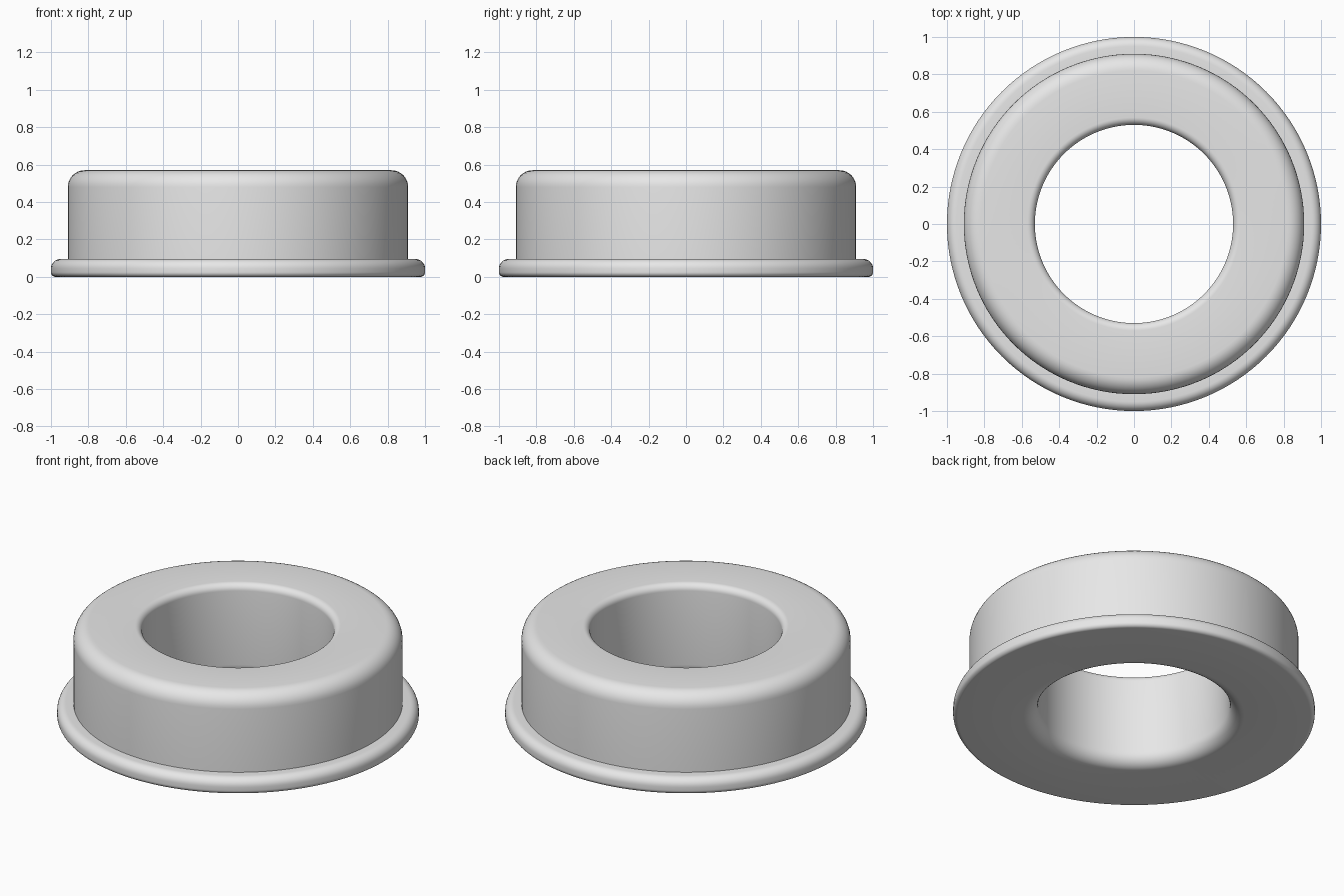
import bpy, math

cube = bpy.data.objects.get("Cube")
if cube:
    bpy.data.objects.remove(cube, do_unlink=True)

SEGMENTS = 128
ARC_STEPS = 8

# One flat grey for the whole part
grey = bpy.data.materials.new("light_grey")
grey.use_nodes = True
grey.diffuse_color = (0.8, 0.8, 0.8, 1)
grey.node_tree.nodes["Principled BSDF"].inputs["Base Color"].default_value = (0.8, 0.8, 0.8, 1)

# Cross-section corners: radius, height, fillet
corners = [
    (0.53, 0.0, 0.08),     # bore, lower edge
    (1.0, 0.0, 0.025),     # flange, lower edge
    (1.0, 0.095, 0.05),    # flange, upper edge
    (0.91, 0.095, 0.0),    # step between flange and body
    (0.91, 0.57, 0.09),    # body, upper edge
    (0.53, 0.57, 0.04),    # bore, upper edge
]


def sign(v):
    return (v > 1e-6) - (v < -1e-6)


def rounded(points):
    """Replace each right-angled corner with a quarter arc."""
    result = []
    for i, (r, z, f) in enumerate(points):
        if f == 0:
            result.append((r, z))
            continue
        before, after = points[i - 1], points[(i + 1) % len(points)]
        ar, az = sign(before[0] - r), sign(before[1] - z)
        br, bz = sign(after[0] - r), sign(after[1] - z)
        for k in range(ARC_STEPS + 1):
            t = math.pi / 2 * k / ARC_STEPS
            u, v = f * (1 - math.sin(t)), f * (1 - math.cos(t))
            result.append((r + ar * u + br * v, z + az * u + bz * v))
    return result


# Turn the closed section around the vertical axis
section = rounded(corners)
n = len(section)
verts = []
for s in range(SEGMENTS):
    a = 2 * math.pi * s / SEGMENTS
    verts += [(r * math.cos(a), r * math.sin(a), z) for r, z in section]
faces = []
for s in range(SEGMENTS):
    here, there = s * n, (s + 1) % SEGMENTS * n
    for i in range(n):
        j = (i + 1) % n
        faces.append((here + i, there + i, there + j, here + j))

mesh = bpy.data.meshes.new("flanged_bushing")
mesh.from_pydata(verts, [], [f[::-1] for f in faces])
mesh.materials.append(grey)
bushing = bpy.data.objects.new("flanged_bushing", mesh)
bpy.context.collection.objects.link(bushing)

# Outward normals and smooth shading with a sharp step
bpy.ops.object.select_all(action="DESELECT")
bushing.select_set(True)
bpy.context.view_layer.objects.active = bushing
bpy.ops.object.mode_set(mode="EDIT")
bpy.ops.mesh.select_all(action="SELECT")
bpy.ops.mesh.normals_make_consistent(inside=False)
bpy.ops.object.mode_set(mode="OBJECT")
bpy.ops.object.shade_smooth_by_angle(angle=math.radians(30))
